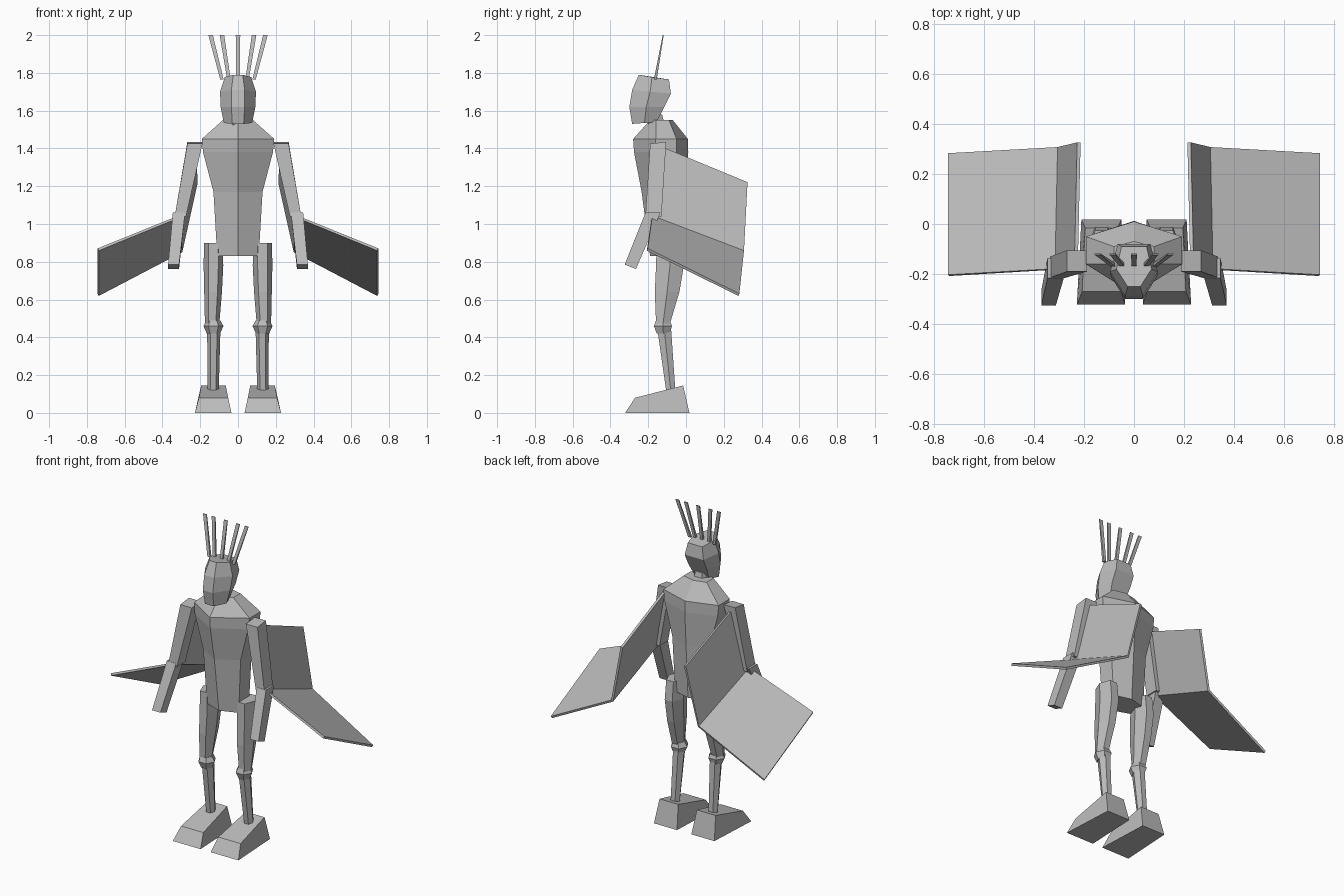
import bpy, bmesh, math
from mathutils import Vector

if "Cube" in bpy.data.objects:
    bpy.data.objects.remove(bpy.data.objects["Cube"])

grey = bpy.data.materials.new("plain grey")
grey.diffuse_color = (0.5, 0.5, 0.5, 1)
grey.use_nodes = True
grey.node_tree.nodes["Principled BSDF"].inputs["Base Color"].default_value = grey.diffuse_color


def make(name, verts, faces, mirror=False, thick=0):
    bm = bmesh.new()
    vs = [bm.verts.new(v) for v in verts]
    for f in faces:
        bm.faces.new([vs[i] for i in f])
    bmesh.ops.recalc_face_normals(bm, faces=bm.faces)
    me = bpy.data.meshes.new(name)
    bm.to_mesh(me)
    bm.free()
    me.materials.append(grey)
    ob = bpy.data.objects.new(name, me)
    bpy.context.collection.objects.link(ob)
    if thick:
        m = ob.modifiers.new("thickness", 'SOLIDIFY')
        m.thickness = thick
        m.offset = 0
    if mirror:
        m = ob.modifiers.new("mirror", 'MIRROR')
        m.use_mirror_merge = False
    return ob


def loft(name, rings, mirror=False):
    """Skin a stack of equal rings and cap both ends."""
    n = len(rings[0])
    verts = [p for r in rings for p in r]
    faces = [list(range(n)), list(range((len(rings) - 1) * n, len(rings) * n))]
    for k in range(len(rings) - 1):
        for i in range(n):
            j = (i + 1) % n
            faces.append([k * n + i, k * n + j, (k + 1) * n + j, (k + 1) * n + i])
    return make(name, verts, faces, mirror)


def oval(x, y, z, rx, ry, n=6):
    return [(x + rx * math.cos(2 * math.pi * i / n),
             y + ry * math.sin(2 * math.pi * i / n), z) for i in range(n)]


def box_ring(x0, x1, y0, y1, z0, z1=None):
    """Rectangle whose height runs from z0 at the front to z1 at the back."""
    z1 = z0 if z1 is None else z1
    return [(x0, y0, z0), (x1, y0, z0), (x1, y1, z1), (x0, y1, z1)]


# torso: front ridge, two side corners, back ridge
def torso_ring(w, f, s1, s2, b, z):
    return [(0, f, z), (w, s1, z), (w, s2, z), (0, b, z), (-w, s2, z), (-w, s1, z)]


loft("torso", [torso_ring(0.11, -0.19, -0.15, -0.05, -0.02, 0.83),
               torso_ring(0.13, -0.235, -0.16, -0.05, 0.0, 1.17),
               torso_ring(0.185, -0.275, -0.165, -0.05, 0.012, 1.38),
               torso_ring(0.192, -0.28, -0.16, -0.05, 0.01, 1.45),
               torso_ring(0.08, -0.19, -0.16, -0.09, -0.07, 1.55)])


# head: narrow front, wide cheeks, narrower back
def head_ring(wf, w, wb, f, m, b, zf, zb):
    zm = (zf + zb) / 2
    return [(wf, f, zf), (w, m, zm), (wb, b, zb),
            (-wb, b, zb), (-w, m, zm), (-wf, f, zf)]


loft("head", [head_ring(0.03, 0.075, 0.05, -0.285, -0.22, -0.155, 1.53, 1.54),
              head_ring(0.035, 0.092, 0.065, -0.30, -0.21, -0.115, 1.62, 1.62),
              head_ring(0.035, 0.095, 0.065, -0.285, -0.19, -0.08, 1.71, 1.69),
              head_ring(0.025, 0.07, 0.05, -0.25, -0.18, -0.09, 1.79, 1.765)])
loft("neck", [oval(0, -0.15, 1.50, 0.05, 0.05), oval(0, -0.17, 1.58, 0.05, 0.05)])

# crest spikes
for i, (xb, xt) in enumerate([(-0.085, -0.145), (-0.048, -0.085), (0, 0),
                              (0.048, 0.085), (0.085, 0.145)]):
    loft(f"crest_spike_{i + 1}",
         [box_ring(xb - 0.009, xb + 0.009, -0.17, -0.155, 1.765),
          box_ring(xt - 0.012, xt + 0.012, -0.123, -0.118, 2.0)])

# arms
loft("upper_arm", [box_ring(0.275, 0.335, -0.215, -0.13, 1.04),
                   box_ring(0.188, 0.268, -0.19, -0.105, 1.425, 1.435)], True)
loft("forearm", [box_ring(0.312, 0.37, -0.325, -0.265, 0.785, 0.762),
                 box_ring(0.28, 0.345, -0.215, -0.135, 1.06)], True)

# wings: inner panel swept back, outer panel spread sideways
a, b = (0.23, -0.11, 1.40), (0.22, 0.325, 1.22)
c, d = (0.30, 0.305, 0.855), (0.31, -0.18, 1.04)
e, f = (0.74, -0.205, 0.865), (0.74, 0.28, 0.625)
make("wing", [a, b, c, d, e, f], [(0, 1, 2, 3), (3, 2, 5, 4)], True, 0.014)

# legs
loft("thigh", [oval(0.137, -0.122, 0.47, 0.038, 0.042),
               oval(0.132, -0.10, 0.64, 0.047, 0.075),
               oval(0.13, -0.085, 0.78, 0.052, 0.085),
               oval(0.13, -0.09, 0.90, 0.05, 0.075)], True)
loft("knee", [oval(0.13, -0.12, 0.42, 0.035, 0.04),
              oval(0.13, -0.122, 0.46, 0.053, 0.055),
              oval(0.13, -0.122, 0.49, 0.036, 0.042)], True)
loft("shin", [oval(0.132, -0.08, 0.11, 0.03, 0.028),
              oval(0.128, -0.115, 0.44, 0.035, 0.042)], True)

# feet: wedge with a sloping instep
make("foot", [(0.035, -0.322, 0), (0.228, -0.322, 0), (0.21, 0.018, 0), (0.05, 0.018, 0),
              (0.052, -0.27, 0.08), (0.207, -0.27, 0.08),
              (0.195, -0.015, 0.145), (0.065, -0.015, 0.145)],
     [(0, 1, 2, 3), (4, 5, 6, 7), (0, 1, 5, 4), (1, 2, 6, 5),
      (2, 3, 7, 6), (3, 0, 4, 7)], True)
